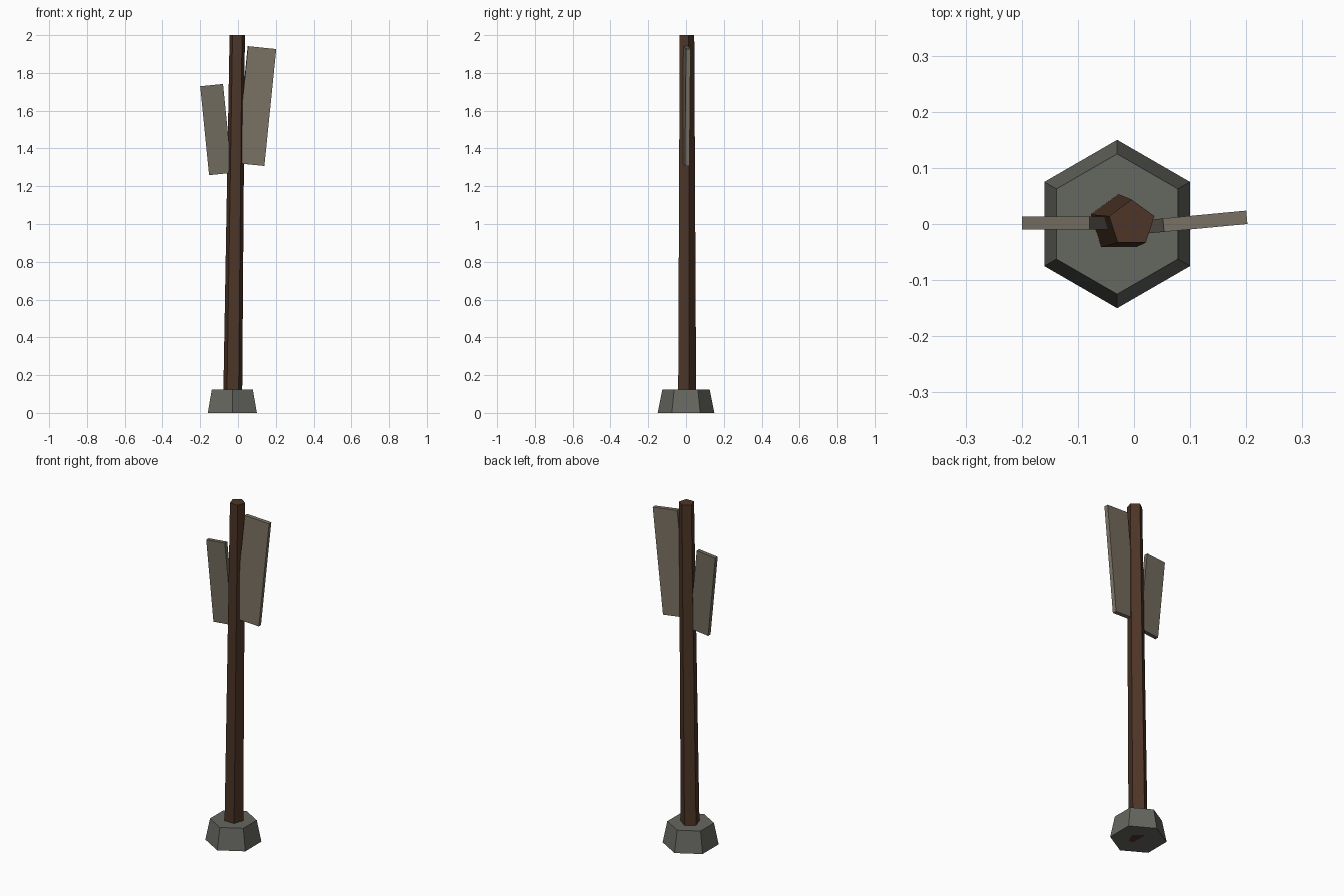
import bpy
from math import radians, atan2, hypot

if "Cube" in bpy.data.objects:
    bpy.data.objects.remove(bpy.data.objects["Cube"])


def material(name, rgb):
    mat = bpy.data.materials.new(name)
    mat.diffuse_color = (*rgb, 1)
    mat.use_nodes = True
    mat.node_tree.nodes["Principled BSDF"].inputs["Base Color"].default_value = mat.diffuse_color
    return mat


def finish(name, mat):
    obj = bpy.context.object
    obj.name = name
    obj.data.materials.append(mat)
    return obj


def plank(name, size, loc, lean, yaw, mat):
    bpy.ops.mesh.primitive_cube_add(size=1, location=loc)
    obj = finish(name, mat)
    obj.scale = size
    obj.rotation_euler = (0, radians(lean), radians(yaw))


stone = material("stone", (0.13, 0.135, 0.115))
dark_wood = material("dark_wood", (0.075, 0.036, 0.02))
old_wood = material("weathered_wood", (0.2, 0.17, 0.13))
old_wood_dark = material("weathered_wood_dark", (0.165, 0.145, 0.11))

# Tapered six-sided stone foot, corners towards front and back
bpy.ops.mesh.primitive_cone_add(vertices=6, radius1=0.15, radius2=0.125,
                                depth=0.125, location=(-0.03, 0, 0.0625))
finish("stone_base", stone)

# Five-sided post, tapering and leaning slightly to the right
x0, x1, height = -0.029, -0.004, 2.0
bpy.ops.mesh.primitive_cone_add(vertices=5, radius1=0.053, radius2=0.0425,
                                depth=hypot(height, x1 - x0),
                                location=((x0 + x1) / 2, 0.001, height / 2))
post = finish("post", dark_wood)
post.rotation_euler.y = atan2(x1 - x0, height)

# Two flat boards fanning out from the post
plank("right_board", (0.15, 0.024, 0.622), (0.0955, 0.002, 1.6245), 5.8, 5.4, old_wood)
plank("left_board", (0.1215, 0.023, 0.473), (-0.116, 0.002, 1.5), -5.7, 0, old_wood_dark)
